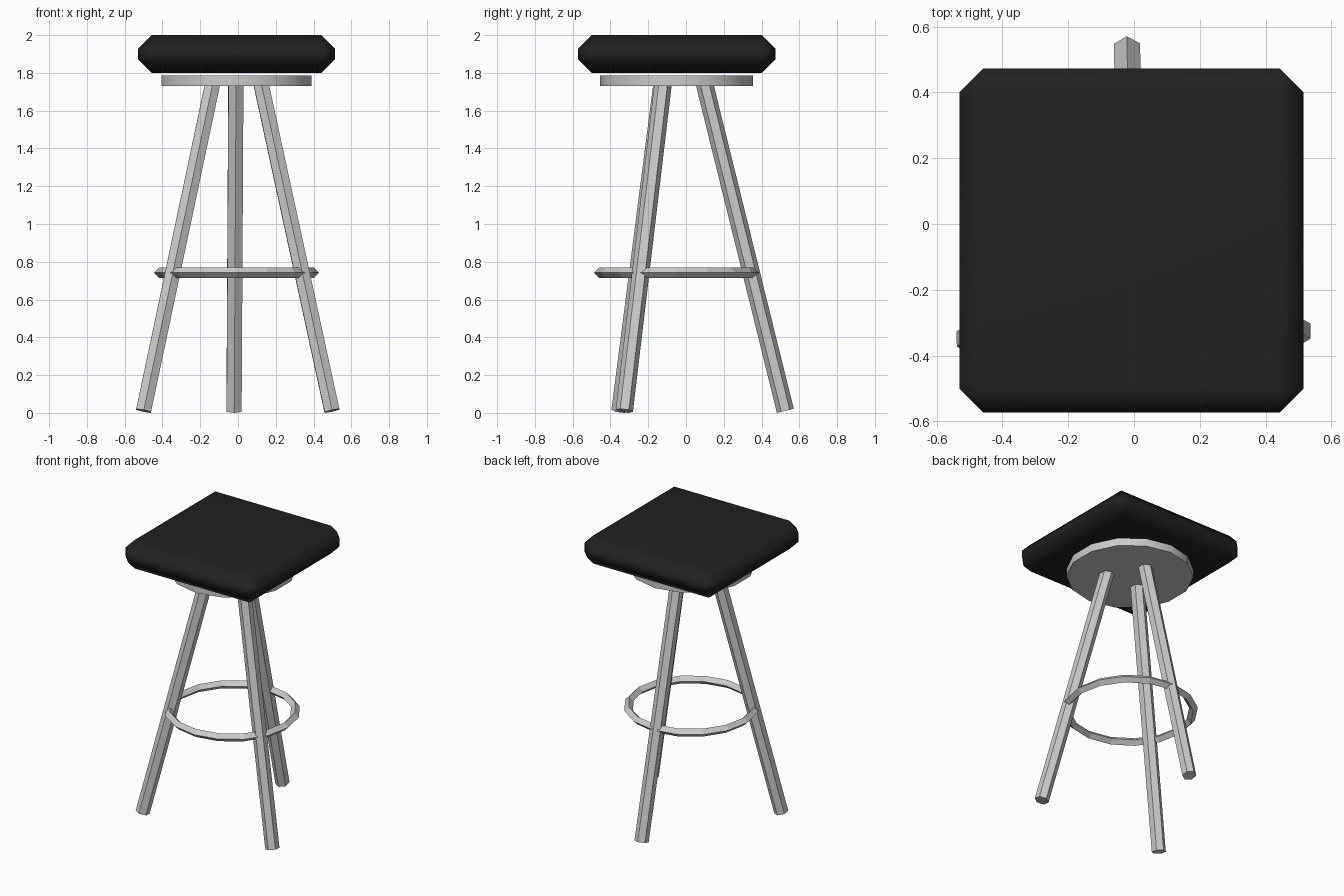
import bpy, bmesh, math
from mathutils import Vector, Matrix

if "Cube" in bpy.data.objects:
    bpy.data.objects.remove(bpy.data.objects["Cube"])

CX, CY = -0.008, -0.05   # stool axis


def smooth(obj, degrees):
    bpy.ops.object.select_all(action='DESELECT')
    obj.select_set(True)
    bpy.context.view_layer.objects.active = obj
    bpy.ops.object.shade_smooth_by_angle(angle=math.radians(degrees))


# Padded seat: bevelled square block
black = bpy.data.materials.new("black_padding")
black.diffuse_color = (0.016, 0.015, 0.014, 1)
black.use_nodes = True
black.node_tree.nodes["Principled BSDF"].inputs["Base Color"].default_value = black.diffuse_color
mesh = bpy.data.meshes.new("seat")
bm = bmesh.new()
bmesh.ops.create_cube(bm, size=1)
bmesh.ops.scale(bm, vec=(1.045, 1.045, 0.2), verts=bm.verts)
bmesh.ops.bevel(bm, geom=bm.edges[:], offset=0.072, segments=1, affect='EDGES')
bm.to_mesh(mesh)
bm.free()
seat = bpy.data.objects.new("seat", mesh)
bpy.context.collection.objects.link(seat)
seat.location = (CX, CY, 1.9)
mesh.materials.append(black)
smooth(seat, 50)
seat.modifiers.new("flat_top_normals", 'WEIGHTED_NORMAL')

# Round mounting plate under the seat
bpy.ops.mesh.primitive_cylinder_add(vertices=14, radius=0.406, depth=0.055,
                                    location=(CX, CY, 1.7575))
plate = bpy.context.object
plate.name = "mounting_plate"
smooth(plate, 30)

# Footrest ring with a diamond cross-section
bpy.ops.mesh.primitive_torus_add(major_segments=16, minor_segments=4,
                                 major_radius=0.408, minor_radius=0.028,
                                 location=(CX, CY, 0.742))
ring = bpy.context.object
ring.name = "footrest_ring"
for p in ring.data.polygons:
    p.use_smooth = False

# Three splayed hexagonal legs
TOP_R, FOOT_R, TOP_Z, FOOT_Z = 0.146, 0.576, 1.75, 0.011
tilt = math.atan2(FOOT_R - TOP_R, TOP_Z - FOOT_Z)
length = math.hypot(FOOT_R - TOP_R, TOP_Z - FOOT_Z)
for i, name in enumerate(("back_leg", "front_left_leg", "front_right_leg")):
    bpy.ops.mesh.primitive_cylinder_add(vertices=6, radius=0.046, depth=length)
    leg = bpy.context.object
    leg.name = name
    leg.matrix_world = (
        Matrix.Translation((CX, CY, 0))
        @ Matrix.Rotation(math.radians(1.3 + 120 * i), 4, 'Z')
        @ Matrix.Translation((0, (TOP_R + FOOT_R) / 2, (TOP_Z + FOOT_Z) / 2))
        @ Matrix.Rotation(tilt, 4, 'X'))
